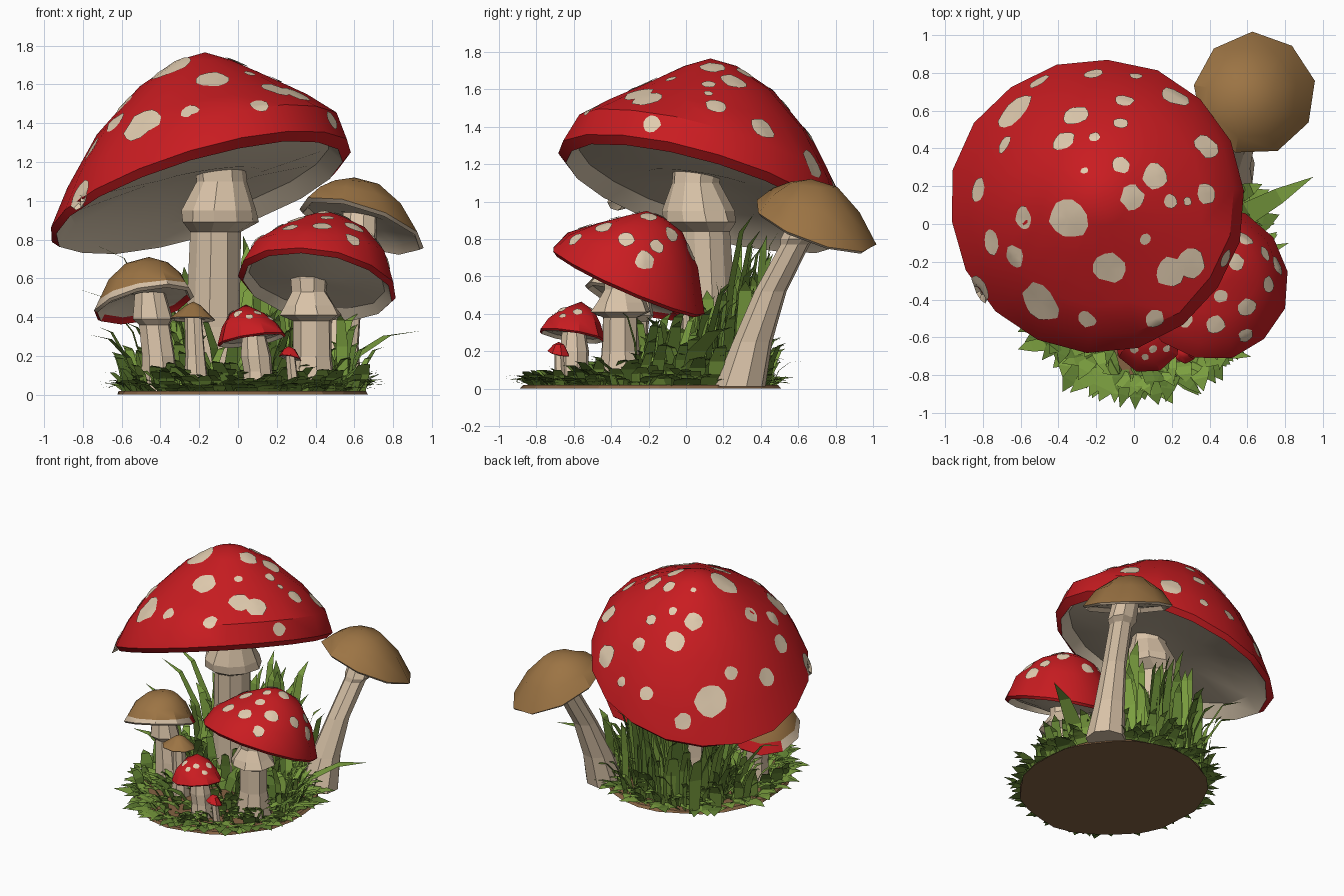
import bpy, bmesh, math, random
from mathutils import Vector
from mathutils.bvhtree import BVHTree

if "Cube" in bpy.data.objects:
    bpy.data.objects.remove(bpy.data.objects["Cube"])

random.seed(7)


def material(name, rgb):
    m = bpy.data.materials.new(name)
    m.diffuse_color = [((c / 255 + 0.055) / 1.055) ** 2.4 for c in rgb] + [1]
    m.use_nodes = True
    m.node_tree.nodes["Principled BSDF"].inputs["Base Color"].default_value = m.diffuse_color
    return m


RED = material("cap red", (201, 28, 33))
BROWN = material("cap brown", (156, 116, 68))
CREAM = material("stem cream", (216, 194, 167))
SPOT = material("spot cream", (226, 205, 176))
GILL = material("gill grey", (216, 199, 174))
GREEN = material("grass green", (124, 160, 64))
DARK = material("grass dark green", (96, 128, 50))
SOIL = material("soil brown", (132, 98, 66))


def finish(name, bm, mats, smooth=False):
    bm.normal_update()
    me = bpy.data.meshes.new(name)
    bm.to_mesh(me)
    for m in mats:
        me.materials.append(m)
    if smooth:
        me.shade_smooth()
        me.set_sharp_from_angle(angle=math.radians(32))
    ob = bpy.data.objects.new(name, me)
    bpy.context.collection.objects.link(ob)
    return ob


def loft(name, rings, sides, mats, bands=None, jitter=0.0, smooth=False):
    """Skin rings (x, y, z, radius, slope_x, slope_y); radius 0 closes an end."""
    bm = bmesh.new()
    loops = []
    for cx, cy, cz, r, sx, sy in rings:
        loop = []
        for i in range(sides):
            a = math.tau * (i + 0.3) / sides
            k = r * (1 + random.uniform(-jitter, jitter))
            dx, dy = k * math.cos(a), k * math.sin(a)
            loop.append(bm.verts.new((cx + dx, cy + dy, cz + sx * dx + sy * dy)))
        loops.append(loop)
    for b, (lo, hi) in enumerate(zip(loops, loops[1:])):
        for i in range(sides):
            j = (i + 1) % sides
            f = bm.faces.new((lo[i], lo[j], hi[j], hi[i]))
            f.material_index = bands[b] if bands else 0
    for loop, ring in ((loops[0], rings[0]), (loops[-1], rings[-1])):
        if ring[3] > 0:
            bm.faces.new(loop)
    bmesh.ops.remove_doubles(bm, verts=bm.verts, dist=1e-5)
    bmesh.ops.recalc_face_normals(bm, faces=bm.faces)
    ob = finish(name, bm, mats, smooth)
    bm.free()
    return ob


def cap(name, apex, rings, gill_z, sides, color, jitter=0.012, trim=False):
    """Outer rings from top to rim, then a turned-in lip and the gill cone."""
    x, y, z, r, sx, sy = rings[-1]
    if trim:                                           # cream edge band on the outside
        rings = rings[:-1] + [tuple(a * 0.35 + b * 0.65 for a, b in zip(rings[-2], rings[-1])), rings[-1]]
    lip = (x, y, z - 0.05 * r, r * 0.95, sx, sy)
    under = (x, y, z + 0.06 * r, r * 0.86, sx, sy)
    mid = (x, y, z * 0.4 + gill_z * 0.6, r * 0.4, sx * 0.6, sy * 0.6)
    full = [(*apex, 0, 0, 0)] + rings + [lip, under, mid, (x, y, gill_z, 0, 0, 0)]
    n = len(rings)
    edge = 2 if color == BROWN else 0
    bands = [0] * (n - 1) + [2 if trim else 0, edge, edge or 1, 1, 1]
    return loft(name, full, sides, [color, GILL, CREAM, RED], bands, jitter, True)


def spots(name, target, table):
    """Thin discs (x, y, radius seen from above) laid on the cap surface."""
    tree = BVHTree.FromPolygons([v.co for v in target.data.vertices],
                                [p.vertices[:] for p in target.data.polygons])
    bm = bmesh.new()
    for x, y, r in table:
        p, n, _, _ = tree.ray_cast(Vector((x, y, 3)), Vector((0, 0, -1)))
        if p is None:
            continue
        u = n.orthogonal().normalized()
        v = n.cross(u)

        def drop(q):
            h, hn, _, _ = tree.ray_cast(q + n * 0.08, -n, 0.2)
            return bm.verts.new(h + hn * 0.006 if h else q)

        centre, previous = drop(p), None
        wob = [random.uniform(0.9, 1.12) for _ in range(12)]
        for k in (0.5, 1.0):
            ring = [drop(p + (u * math.cos(math.tau * i / 12) + v * math.sin(math.tau * i / 12)) * r * k * wob[i])
                    for i in range(12)]
            for i in range(12):
                j = (i + 1) % 12
                if previous:
                    bm.faces.new((previous[i], ring[i], ring[j], previous[j]))
                else:
                    bm.faces.new((centre, ring[i], ring[j]))
            previous = ring
    finish(name, bm, [SPOT], True)
    bm.free()


def stem(name, points, sides=8):
    loft(name, [(*p, 0, 0) for p in points], sides, [CREAM], jitter=0.07)


# Large red mushroom
big = cap("large_red_cap", (-0.17, 0.13, 1.765),
          [(-0.17, 0.13, 1.725, 0.14, 0.0, 0.0), (-0.17, 0.13, 1.61, 0.34, 0.07, -0.06),
           (-0.18, 0.12, 1.43, 0.55, 0.18, -0.17), (-0.18, 0.11, 1.23, 0.71, 0.26, -0.27),
           (-0.195, 0.095, 1.055, 0.78, 0.28, -0.28)], 1.13, 18, RED, 0.012)
spots("large_cap_spots", big, [
    (-.21, .79, .05), (.01, .78, .035), (.22, .67, .08), (-.05, .65, .05), (-.31, .57, .07), (-.07, .53, .04),
    (-.37, .44, .065), (-.21, .46, .03), (-.63, .59, .11), (-.68, .42, .05), (.38, .41, .07), (-.07, .31, .05),
    (-.26, .28, .02), (.11, .25, .07), (-.01, .14, .065), (.19, .12, .04), (.28, .12, .025), (.38, .16, .055),
    (-.35, .03, .11), (-.58, .03, .06), (-.82, .18, .07), (-.75, -.1, .07), (-.63, -.17, .06), (.06, -.08, .03),
    (-.13, -.23, .085), (.19, -.25, .08), (.3, -.21, .08), (.48, -.18, .05), (-.81, -.34, .08), (-.49, -.41, .11),
    (-.25, -.5, .05), (.11, -.5, .05), (.02, .84, .05), (-.5, .75, .06)])
stem("large_stem", [(-0.12, 0.13, 0.01, 0.17), (-0.13, 0.12, 0.35, 0.145), (-0.12, 0.1, 0.84, 0.135),
                    (-0.1, 0.07, 0.89, 0.2), (-0.1, 0.06, 0.95, 0.195), (-0.09, 0.05, 1.1, 0.13),
                    (-0.1, 0.06, 1.22, 0.13)], 10)

# Medium red mushroom
medium = cap("medium_red_cap", (0.45, -0.21, 0.95),
             [(0.44, -0.22, 0.92, 0.1, 0, -0.05), (0.435, -0.25, 0.86, 0.23, -0.02, -0.1),
              (0.42, -0.29, 0.74, 0.35, -0.08, -0.26), (0.41, -0.31, 0.575, 0.41, -0.13, -0.43)],
             0.57, 13, RED)
spots("medium_cap_spots", medium, [
    (.59, -.08, .045), (.69, -.16, .04), (.54, -.2, .045), (.71, -.32, .045), (.6, -.44, .05), (.46, -.38, .035),
    (.43, -.53, .05), (.27, -.5, .045), (.59, -.59, .04), (.3, -.33, .05), (.2, -.22, .045), (.39, -.14, .04),
    (.1, -.4, .045), (.28, -.04, .05), (.76, -.22, .05), (.44, -.27, .03), (.45, .02, .05), (.07, -.25, .04)])
stem("medium_stem", [(0.38, -0.35, 0.01, 0.14), (0.38, -0.35, 0.2, 0.105), (0.38, -0.35, 0.38, 0.1),
                     (0.375, -0.35, 0.41, 0.155), (0.37, -0.35, 0.46, 0.135), (0.37, -0.35, 0.53, 0.09),
                     (0.37, -0.34, 0.65, 0.1)])

# Small and tiny red mushrooms at the front
small = cap("small_red_cap", (0.04, -0.56, 0.465),
            [(0.05, -0.58, 0.42, 0.09, 0.0, -0.05), (0.06, -0.6, 0.36, 0.145, 0.06, -0.1),
             (0.07, -0.61, 0.285, 0.18, 0.15, -0.15)], 0.3, 9, RED)
spots("small_cap_spots", small, [(.1, -.66, .022), (0, -.66, .025), (.15, -.58, .025), (.06, -.7, .02),
                                 (-.04, -.57, .022), (.08, -.5, .025), (.17, -.66, .02)])
stem("small_stem", [(0.11, -0.6, 0.01, 0.085), (0.1, -0.6, 0.12, 0.075), (0.09, -0.6, 0.2, 0.08),
                    (0.08, -0.6, 0.33, 0.06)])
cap("tiny_red_cap", (0.26, -0.68, 0.25),
    [(0.265, -0.68, 0.235, 0.03, 0, 0), (0.27, -0.68, 0.19, 0.06, -0.2, -0.2)], 0.2, 7, RED)
stem("tiny_stem", [(0.29, -0.67, 0.01, 0.03), (0.27, -0.68, 0.21, 0.025)], 6)

# Brown mushrooms
cap("tall_brown_cap", (0.6, 0.67, 1.12),
    [(0.61, 0.68, 1.09, 0.13, -0.08, -0.1), (0.625, 0.69, 1.0, 0.24, -0.2, -0.25),
     (0.638, 0.69, 0.875, 0.325, -0.3, -0.33)], 0.93, 9, BROWN)
stem("tall_brown_stem", [(0.5, 0.29, 0.01, 0.14), (0.52, 0.35, 0.25, 0.11), (0.56, 0.45, 0.52, 0.085),
                         (0.61, 0.58, 0.77, 0.08), (0.62, 0.6, 0.8, 0.1), (0.63, 0.67, 0.96, 0.09)])
left = cap("left_brown_cap", (-0.46, -0.27, 0.71),
           [(-0.47, -0.27, 0.68, 0.11, 0.03, -0.05), (-0.48, -0.28, 0.61, 0.19, 0.1, -0.12),
            (-0.485, -0.28, 0.47, 0.26, 0.2, -0.33)], 0.53, 10, BROWN, trim=True)
for p in left.data.polygons:                           # red patch low on the back of this cap
    if p.material_index == 2 and p.center.y > -0.25:
        p.material_index = 3
stem("left_brown_stem", [(-0.4, -0.29, 0.01, 0.105), (-0.41, -0.29, 0.2, 0.085), (-0.43, -0.28, 0.36, 0.08),
                         (-0.44, -0.28, 0.39, 0.11), (-0.46, -0.28, 0.57, 0.07)])
cap("small_brown_cap", (-0.23, -0.4, 0.48),
    [(-0.23, -0.4, 0.46, 0.04, 0, 0), (-0.235, -0.4, 0.39, 0.12, -0.02, -0.1)], 0.41, 8, BROWN)
stem("small_brown_stem", [(-0.21, -0.4, 0.01, 0.07), (-0.22, -0.4, 0.2, 0.055), (-0.23, -0.4, 0.42, 0.045)], 7)

# Soil disc under the clump
CX, CY, RX, RY = 0.03, -0.19, 0.65, 0.69
soil = loft("soil_disc", [(0, 0, 0, 1, 0, 0), (0, 0, 0.018, 0.98, 0, 0)], 26, [SOIL], jitter=0.02)
for v in soil.data.vertices:
    v.co = (CX + v.co.x * RX, CY + v.co.y * RY, v.co.z)

# Grass blades
grass = bmesh.new()


def blade(base, tip, width, mat=0):
    b, t = Vector(base), Vector(tip)
    control = Vector((b.x * 0.75 + t.x * 0.25, b.y * 0.75 + t.y * 0.25, t.z * 0.95 + 0.02))
    d = t - b
    side = Vector((-d.y, d.x, 0)).normalized() * width / 2
    rows = []
    for s, w in ((0, 0.8), (0.35, 1), (0.7, 0.7)):
        p = b * (1 - s) ** 2 + control * 2 * s * (1 - s) + t * s * s
        rows.append((grass.verts.new(p - side * w), grass.verts.new(p + side * w)))
    end = grass.verts.new(t)
    for (l0, r0), (l1, r1) in zip(rows, rows[1:]):
        grass.faces.new((l0, r0, r1, l1)).material_index = mat
    grass.faces.new((*rows[-1], end)).material_index = mat


for i in range(400):                                   # short carpet
    a, t = random.uniform(0, math.tau), math.sqrt(random.random())
    x, y = CX + RX * 0.95 * t * math.cos(a), CY + RY * 0.95 * t * math.sin(a)
    da = a + random.uniform(-1.1, 1.1)
    rise = max(0.0, min(1.0, (y + 0.7) / 0.6))         # grass grows taller towards the back
    h = random.uniform(0.04, 0.1) + rise * random.uniform(0.0, 0.2)
    reach = random.uniform(0.08, 0.18)
    tip = (x + reach * math.cos(da), max(-0.99, y + reach * math.sin(da)), h)
    blade((x, y, 0.015), tip, random.uniform(0.06, 0.1), int(random.random() < 0.35))
for i in range(110):                                   # blades lying over the rim of the soil
    a = math.tau * (i + random.random()) / 110
    k, reach = random.uniform(0.84, 0.95), random.uniform(0.08, 0.2)
    x, y = CX + RX * k * math.cos(a), CY + RY * k * math.sin(a)
    da = a + random.uniform(-0.7, 0.7)
    tip = (x + reach * math.cos(da), max(-0.99, y + reach * math.sin(da)), random.uniform(0.025, 0.08))
    blade((x, y, 0.02), tip, random.uniform(0.08, 0.13), int(random.random() < 0.3))
for i in range(85):                                    # tall tufts behind the stems
    x, y = random.uniform(-0.42, 0.42), random.uniform(0.05, 0.4)
    h = random.uniform(0.3, 0.6) + 0.3 * random.random() * (y > 0.2)
    tip = (x + random.uniform(-0.12, 0.12) + x * 0.2, y + random.uniform(-0.05, 0.14), h)
    blade((x, y, 0.015), tip, random.uniform(0.06, 0.1), int(random.random() < 0.5))
for i in range(45):                                    # medium blades between the stems
    x, y = random.uniform(-0.5, 0.6), random.uniform(-0.25, 0.1)
    tip = (x + random.uniform(-0.12, 0.12), y + random.uniform(-0.12, 0.12), random.uniform(0.2, 0.42))
    blade((x, y, 0.015), tip, random.uniform(0.06, 0.09), int(random.random() < 0.5))
for base, tip, w in [((.5, 0, .02), (.95, .25, .33), .12), ((-.45, 0, .02), (-.84, .05, .55), .07),
                     ((-.5, -.1, .02), (-.77, -.2, .31), .08), ((.55, -.2, .02), (.82, -.1, .1), .08),
                     ((.5, -.1, .02), (.62, 0, .42), .09), ((-.4, .2, .02), (-.8, .2, .7), .06),
                     ((-.35, .25, .02), (-.75, .3, .78), .06), ((-.55, .05, .02), (-.72, .1, .35), .07),
                     ((.3, .2, .02), (.36, .36, .93), .1), ((.25, .25, .02), (.3, .4, .85), .1)]:
    blade(base, tip, w)
finish("grass_blades", grass, [GREEN, DARK])
grass.free()
